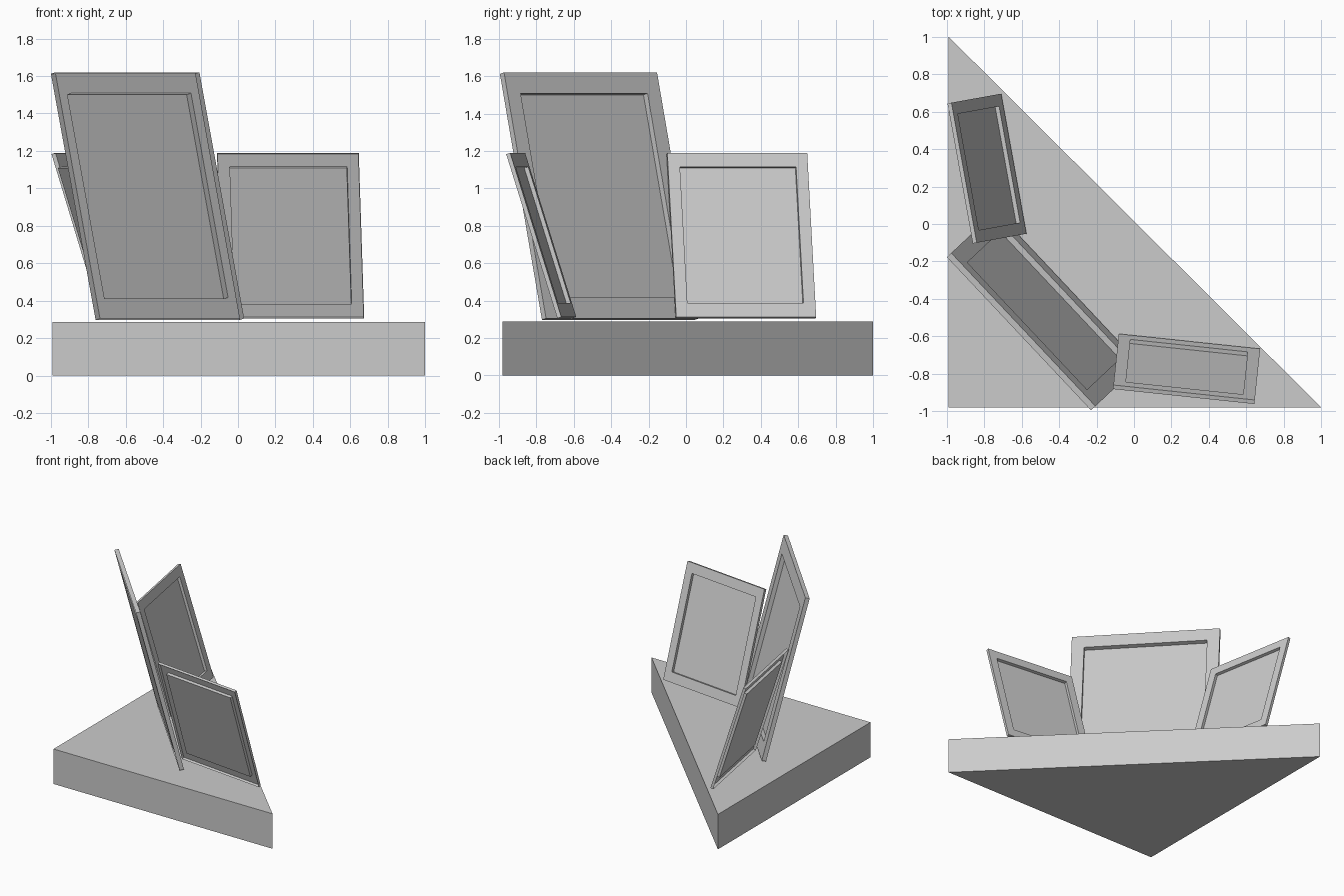
import bpy, bmesh
from mathutils import Vector

if "Cube" in bpy.data.objects:
    bpy.data.objects.remove(bpy.data.objects["Cube"])


def make_object(name, bm):
    mesh = bpy.data.meshes.new(name)
    bm.to_mesh(mesh)
    bm.free()
    obj = bpy.data.objects.new(name, mesh)
    bpy.context.collection.objects.link(obj)
    return obj


def panel(name, a, b, lean, z_low, z_high, depth, inset=0.83):
    """Open-backed framed panel; a-b is its top edge, the base steps inward by lean."""
    across = Vector((b[0] - a[0], b[1] - a[1], 0))
    inward = Vector((-across.y, across.x, 0)).normalized()
    top_a, top_b = Vector((*a, z_high)), Vector((*b, z_high))
    drop = inward * lean + Vector((0, 0, z_low - z_high))
    front = [top_a, top_b, top_b + drop, top_a + drop]
    normal = across.cross(-drop).normalized()
    if normal.dot(inward) < 0:
        normal.negate()
    centre = sum(front, Vector()) / 4
    opening = [centre + (p - centre) * inset for p in front]
    back = [p - normal * depth for p in front]
    floor = [p - normal * depth for p in opening]

    # rings run from the back rim, over the frame, down into the recess
    bm = bmesh.new()
    rings = [[bm.verts.new(p) for p in r] for r in (back, front, opening, floor)]
    for r0, r1 in zip(rings, rings[1:]):
        for i in range(4):
            j = (i + 1) % 4
            bm.faces.new((r0[i], r0[j], r1[j], r1[i]))
    cap = bm.faces.new(rings[-1])
    bm.normal_update()
    if cap.normal.dot(normal) < 0:
        bmesh.ops.reverse_faces(bm, faces=bm.faces[:])
    return make_object(name, bm)


# triangular base
bm = bmesh.new()
tri = bm.faces.new([bm.verts.new((x, y, 0)) for x, y in
                    ((-0.99, -0.98), (1.0, -0.98), (-0.99, 1.0))])
ext = bmesh.ops.extrude_face_region(bm, geom=[tri], use_keep_orig=True)
top = [v for v in ext["geom"] if isinstance(v, bmesh.types.BMVert)]
bmesh.ops.translate(bm, verts=top, vec=(0, 0, 0.287))
bmesh.ops.recalc_face_normals(bm, faces=bm.faces[:])
make_object("base", bm)

# large middle panel and two smaller wings
panel("middle_panel", (-0.976, -0.155), (-0.206, -0.973), 0.328, 0.305, 1.62, 0.033)
panel("right_panel", (-0.11, -0.86), (0.645, -0.94), 0.275, 0.312, 1.19, 0.0225)
panel("left_panel", (-0.975, 0.648), (-0.84, -0.1), 0.27, 0.312, 1.19, 0.0225)
